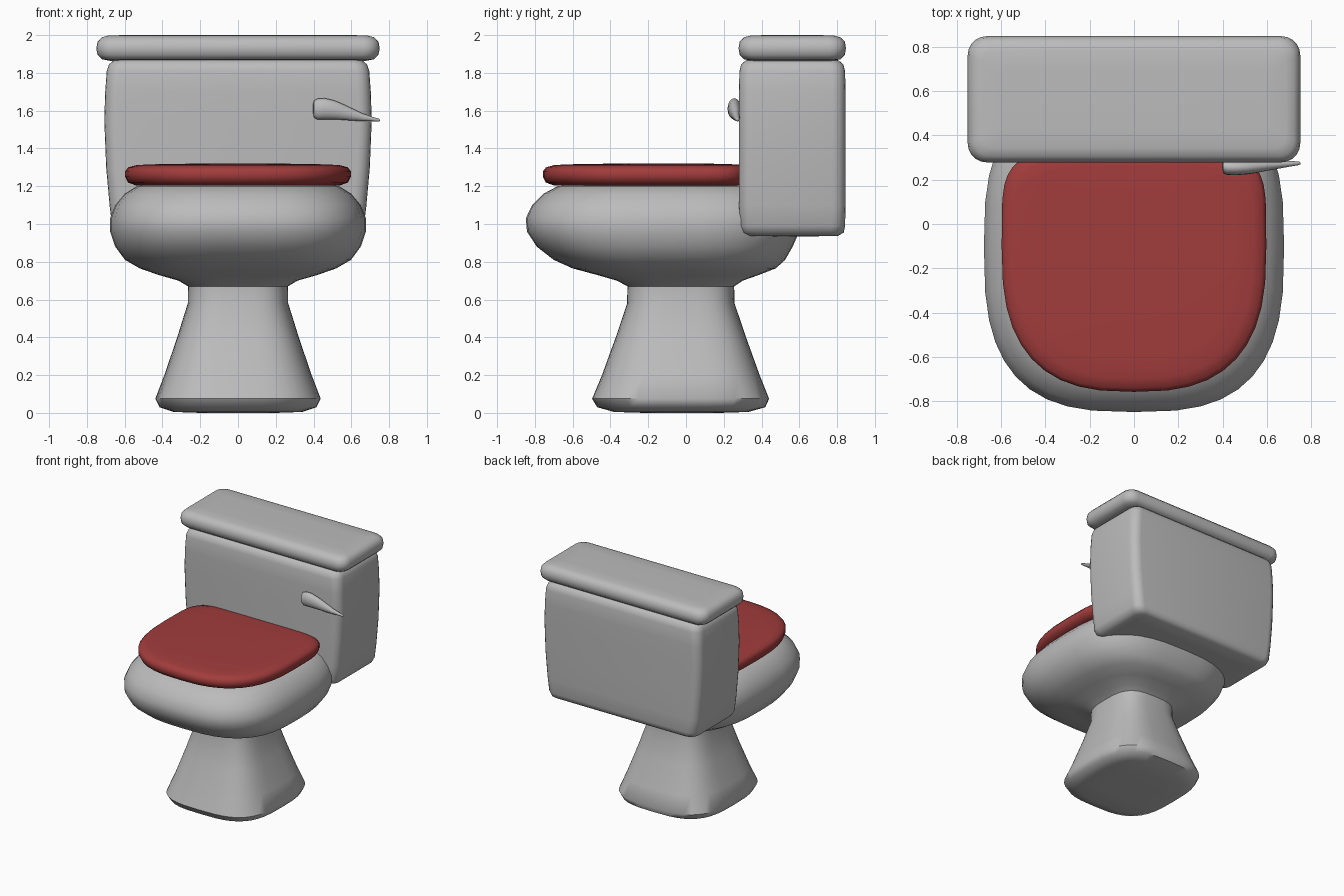
import bpy, bmesh, math


def material(name, rgb):
    m = bpy.data.materials.new(name)
    m.diffuse_color = (*rgb, 1)
    return m


porcelain = material("grey porcelain", (0.5, 0.5, 0.5))
red = material("dark red", (0.36, 0.045, 0.045))


def loft(name, rings, mat):
    """Skin a stack of equal-length point rings and cap both ends."""
    bm = bmesh.new()
    vs = [[bm.verts.new(p) for p in r] for r in rings]
    n = len(vs[0])
    for a, b in zip(vs, vs[1:]):
        for i in range(n):
            j = (i + 1) % n
            bm.faces.new((a[i], a[j], b[j], b[i]))
    bm.faces.new(vs[0][::-1])
    bm.faces.new(vs[-1])
    bmesh.ops.recalc_face_normals(bm, faces=bm.faces[:])
    me = bpy.data.meshes.new(name)
    bm.to_mesh(me)
    bm.free()
    me.materials.append(mat)
    me.polygons.foreach_set("use_smooth", [True] * len(me.polygons))
    me.set_sharp_from_angle(angle=math.radians(50))
    ob = bpy.data.objects.new(name, me)
    bpy.context.collection.objects.link(ob)
    return ob


def oval(z, hx, front, back, n_front, n_back, mid, count=40):
    """Superellipse with separate front and back depth and squareness."""
    pts = []
    for i in range(count):
        t = 2 * math.pi * i / count
        c, s = math.cos(t), math.sin(t)
        n = n_back if s > 0 else n_front
        x = math.copysign(abs(c) ** (2 / n), c) * hx
        y = abs(s) ** (2 / n)
        pts.append((x, mid + y * (back - mid) if s > 0 else mid - y * (mid - front), z))
    return pts


def rounded_rect(z, hx, y0, y1, r, seg=5):
    cy, hy = (y0 + y1) / 2, (y1 - y0) / 2
    pts = []
    for k, (sx, sy) in enumerate(((1, 1), (-1, 1), (-1, -1), (1, -1))):
        for i in range(seg + 1):
            a = math.pi / 2 * (k + i / seg)
            pts.append((sx * (hx - r) + r * math.cos(a),
                        cy + sy * (hy - r) + r * math.sin(a), z))
    return pts


# Pedestal and bowl in one skin: z, half width, front y, back y, squareness
bowl = [
    (0.00, 0.20, -0.22, 0.18, 3.2), (0.005, 0.34, -0.38, 0.33, 3.2),
    (0.03, 0.415, -0.47, 0.42, 3.2), (0.075, 0.438, -0.497, 0.44, 3.2),
    (0.20, 0.39, -0.445, 0.39, 3.2), (0.40, 0.322, -0.372, 0.318, 3.2),
    (0.58, 0.266, -0.312, 0.257, 3.2), (0.67, 0.265, -0.31, 0.255, 3.1),
    (0.70, 0.315, -0.365, 0.30, 3.0), (0.73, 0.42, -0.47, 0.385, 2.9),
    (0.765, 0.52, -0.60, 0.475, 2.9), (0.81, 0.598, -0.70, 0.525, 2.9),
    (0.88, 0.65, -0.79, 0.565, 2.9), (0.96, 0.677, -0.842, 0.60, 2.9),
    (1.03, 0.677, -0.848, 0.615, 2.9), (1.10, 0.65, -0.815, 0.60, 2.9),
    (1.16, 0.60, -0.755, 0.56, 2.9), (1.20, 0.535, -0.68, 0.50, 2.9),
    (1.215, 0.43, -0.56, 0.40, 2.9), (1.215, 0.20, -0.30, 0.15, 2.9),
]
loft("bowl_and_pedestal",
     [oval(z, h, f, b, n, n, -0.10 if z > 0.7 else (f + b) / 2) for z, h, f, b, n in bowl],
     porcelain)

# Seat lid: z, inset from the widest outline
seat = [(1.205, 0.25), (1.205, 0.055), (1.22, 0.014), (1.25, 0.0), (1.28, 0.0),
        (1.30, 0.016), (1.312, 0.06), (1.316, 0.14), (1.32, 0.38)]
loft("seat_lid",
     [oval(z, 0.597 - i, -0.757 + i, 0.34 - i * 0.6, 2.7, 5, -0.10) for z, i in seat], red)

# Tank body: z, half width, depth inset, corner radius
tank = [(0.935, 0.50, 0.15, 0.05), (0.937, 0.615, 0.04, 0.06), (0.955, 0.65, 0.01, 0.07),
        (0.99, 0.667, 0.003, 0.07), (1.10, 0.68, 0.0, 0.07), (1.30, 0.698, 0.0, 0.07),
        (1.55, 0.708, 0.0, 0.07), (1.70, 0.703, 0.0, 0.07), (1.81, 0.695, 0.003, 0.07),
        (1.845, 0.683, 0.012, 0.07), (1.865, 0.66, 0.035, 0.06), (1.88, 0.60, 0.08, 0.05)]
loft("tank", [rounded_rect(z, h, 0.28 + i, 0.845 - i, r) for z, h, i, r in tank], porcelain)

# Tank lid: z, inset
cover = [(1.862, 0.15), (1.864, 0.07), (1.872, 0.03), (1.895, 0.006), (1.93, 0.0),
         (1.965, 0.006), (1.988, 0.028), (1.998, 0.065), (2.0, 0.15)]
loft("tank_lid",
     [rounded_rect(z, 0.75 - i, 0.278 + i, 0.847 - i, max(0.03, 0.085 - i * 0.5))
      for z, i in cover], porcelain)

# Flush lever lofted along x: x, y, z, y radius, z radius
lever = [(0.398, 0.265, 1.61, 0.012, 0.025), (0.402, 0.26, 1.609, 0.03, 0.045),
         (0.42, 0.256, 1.608, 0.035, 0.055), (0.46, 0.255, 1.61, 0.035, 0.056),
         (0.51, 0.256, 1.604, 0.032, 0.05), (0.56, 0.26, 1.592, 0.028, 0.041),
         (0.61, 0.264, 1.578, 0.022, 0.031), (0.66, 0.268, 1.565, 0.017, 0.02),
         (0.71, 0.272, 1.556, 0.012, 0.012), (0.745, 0.274, 1.55, 0.008, 0.008),
         (0.752, 0.274, 1.549, 0.003, 0.003)]
loft("flush_lever",
     [[(x, y + ry * math.cos(k * math.pi / 8), z + rz * math.sin(k * math.pi / 8))
       for k in range(16)] for x, y, z, ry, rz in lever], porcelain)
